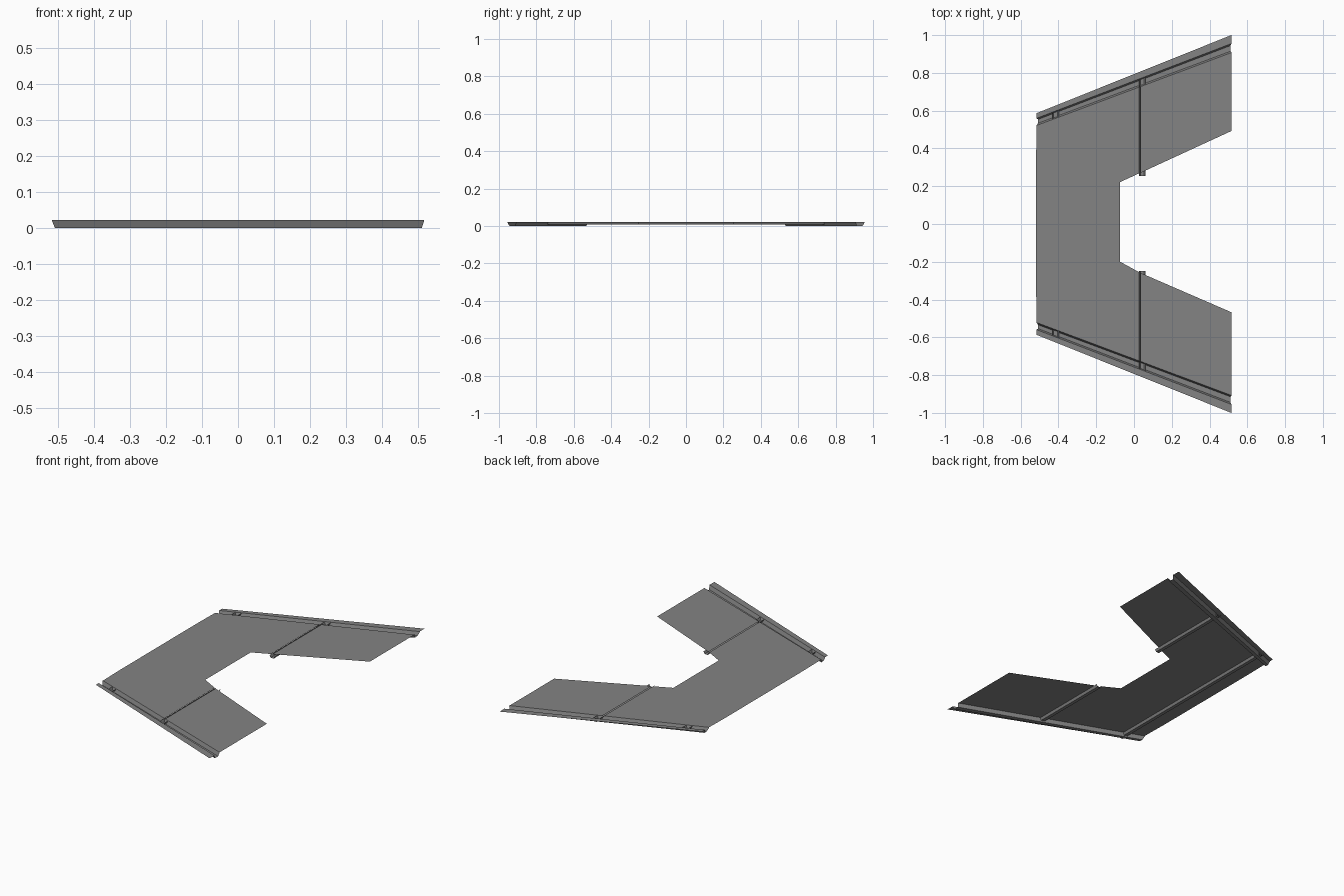
import bpy

if "Cube" in bpy.data.objects:
    bpy.data.objects.remove(bpy.data.objects["Cube"])

TOP = 0.022          # height of the sheet panels
X0, X1 = -0.515, 0.515
SEAM = (0.027, 0.035)  # open joint between centre and wing panels

steel = bpy.data.materials.new("mid_grey")
steel.diffuse_color = (0.23, 0.23, 0.23, 1)
steel.use_nodes = True
steel.node_tree.nodes["Principled BSDF"].inputs["Base Color"].default_value = steel.diffuse_color


def add_mesh(name, verts, faces):
    me = bpy.data.meshes.new(name)
    me.from_pydata(verts, [], faces)
    me.materials.append(steel)
    ob = bpy.data.objects.new(name, me)
    bpy.context.collection.objects.link(ob)
    return ob


def sheet(name, outline):
    """Flat panel facing up."""
    area = sum(a[0] * b[1] - b[0] * a[1]
               for a, b in zip(outline, outline[1:] + outline[:1]))
    pts = outline if area > 0 else outline[::-1]
    return add_mesh(name, [(x, y, TOP) for x, y in pts], [list(range(len(pts)))])


def channel(name, start, end):
    """Open-topped channel lofted between two four-point sections."""
    faces = [(i, i + 1, i + 5, i + 4) for i in range(3)]
    return add_mesh(name, start + end, faces)


def line(y_left, y_right):
    return lambda x: y_left + (y_right - y_left) * (x - X0) / (X1 - X0)


edge = line(0.587, 1.0)       # outer panel edge
rail_out = line(0.56, 0.955)  # outer lip of rail
rail_in = line(0.522, 0.907)  # inner lip of rail

# Centre panel, C-shaped around the opening
a = SEAM[0]
sheet("centre_panel", [(X0, -rail_in(X0)), (a, -rail_in(a)), (a, -0.255),
                       (-0.073, -0.20), (-0.073, 0.222), (a, 0.268),
                       (a, rail_in(a)), (X0, rail_in(X0)),
                       (-0.518, 0.37), (-0.518, -0.36)])

for s, side, inner_y, tip_y in ((1, "back", 0.271, 0.492), (-1, "front", 0.259, 0.467)):
    # Wing panel and outer flange
    b = SEAM[1]
    sheet(side + "_wing_panel", [(b, s * inner_y), (X1, s * tip_y),
                                 (X1, s * rail_in(X1)), (b, s * rail_in(b))])
    sheet(side + "_flange", [(X0, s * rail_out(X0)), (X1, s * rail_out(X1)),
                             (X1, s * edge(X1)), (X0, s * edge(X0))])

    # Sloped-wall rail channel with ends raked inwards
    def section(x_top, x_low):
        return [(x_top, s * rail_out(x_top), TOP),
                (x_low, s * (rail_out(x_low) - 0.009), 0),
                (x_low, s * (rail_in(x_low) + 0.009), 0),
                (x_top, s * rail_in(x_top), TOP)]
    channel(side + "_rail", section(-0.517, -0.508), section(0.517, 0.510))


# Cross channels under the panels
def cross(name, x, y0, y1):
    def section(y):
        return [(x, y, TOP - 0.001), (x + 0.007, y, 0.007),
                (x + 0.027, y, 0.007), (x + 0.034, y, TOP - 0.001)]
    channel(name, section(y0), section(y1))


cross("long_cross_channel", -0.432, -0.605, 0.605)
cross("back_cross_channel", 0.027, 0.255, 0.785)
cross("front_cross_channel", 0.027, -0.785, -0.25)
